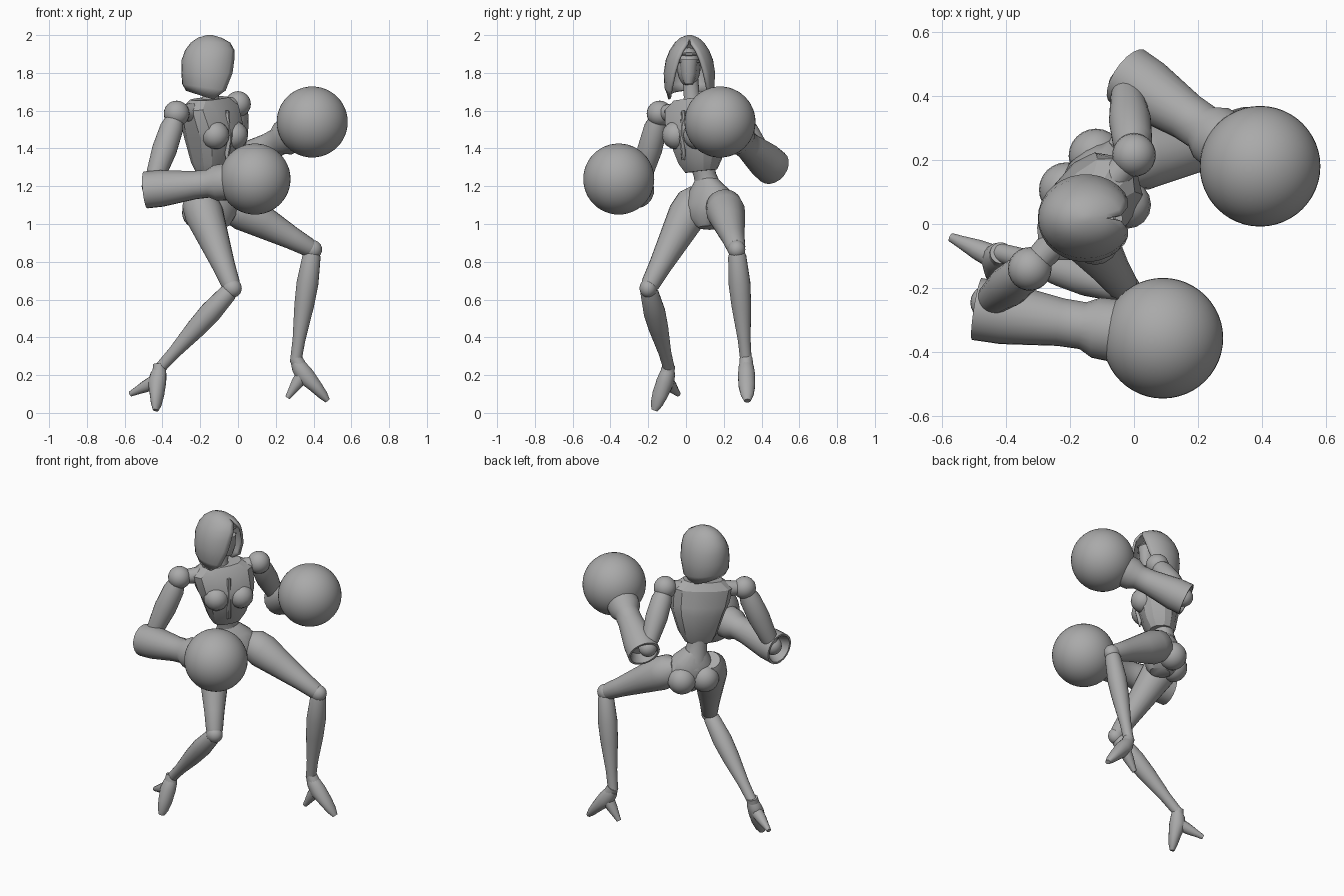
import bpy, bmesh, math
from mathutils import Vector

cube = bpy.data.objects.get("Cube")
if cube:
    bpy.data.objects.remove(cube)

grey = bpy.data.materials.new("plain grey")
grey.use_nodes = True
COLOUR = (0.4, 0.4, 0.4, 1)
grey.diffuse_color = COLOUR
grey.node_tree.nodes["Principled BSDF"].inputs["Base Color"].default_value = COLOUR

LEFT = Vector((0.66, 0.75, 0)).normalized()    # the body's own left
FRONT = Vector((0.75, -0.66, 0)).normalized()  # the way the chest faces


def finish(name, bm, angle=40):
    bmesh.ops.recalc_face_normals(bm, faces=bm.faces)
    mesh = bpy.data.meshes.new(name)
    bm.to_mesh(mesh)
    bm.free()
    mesh.materials.append(grey)
    ob = bpy.data.objects.new(name, mesh)
    bpy.context.collection.objects.link(ob)
    bpy.ops.object.select_all(action='DESELECT')
    ob.select_set(True)
    bpy.context.view_layer.objects.active = ob
    bpy.ops.object.shade_smooth_by_angle(angle=math.radians(angle))
    return ob


def loft(name, rings, side=LEFT, sides=20, power=1.0, angle=40):
    """Skin rings of (centre, half width, half depth), square to the overall axis."""
    axis = (rings[-1][0] - rings[0][0]).normalized()
    u = (side - axis * side.dot(axis)).normalized()
    v = u.cross(axis)
    soft = lambda c: math.copysign(abs(c) ** power, c)
    bm = bmesh.new()
    loops = []
    for centre, w, d in rings:
        turn = [math.tau * (i + 0.5) / sides for i in range(sides)]
        loops.append([bm.verts.new(centre + u * w * soft(math.cos(t)) + v * d * soft(math.sin(t)))
                      for t in turn])
    for a, b in zip(loops, loops[1:]):
        for i in range(sides):
            j = (i + 1) % sides
            bm.faces.new((a[i], a[j], b[j], b[i]))
    bm.faces.new(loops[0])
    bm.faces.new(loops[-1])
    return finish(name, bm, angle)


def tube(name, start, end, profile, **kw):
    """Round limb; profile holds (fraction along, radius)."""
    a, b = Vector(start), Vector(end)
    return loft(name, [(a.lerp(b, t), r, r) for t, r in profile], **kw)


def ball(name, centre, size, segments=24):
    bm = bmesh.new()
    bmesh.ops.create_uvsphere(bm, u_segments=segments, v_segments=segments // 2, radius=1)
    for vert in bm.verts:
        vert.co = Vector(centre) + vert.co * Vector(size)
    return finish(name, bm, 60)


def body(name, rows, **kw):
    """Trunk section; rows hold x, y, z, half width, half depth."""
    return loft(name, [(Vector(r[:3]), r[3], r[4]) for r in rows], **kw)


# Trunk: angular chest plates over a slim waist and rounded pelvis
body("chest", [(-.14, .08, 1.28, .085, .07), (-.135, .075, 1.33, .115, .095),
               (-.13, .065, 1.47, .16, .13), (-.135, .055, 1.52, .175, .125),
               (-.15, .045, 1.62, .185, .1), (-.15, .04, 1.665, .12, .07)],
     sides=12, power=.75, angle=25)
body("waist", [(-.14, .13, 1.12, .1, .08), (-.15, .115, 1.2, .07, .065),
               (-.15, .1, 1.26, .06, .058), (-.14, .08, 1.36, .075, .07)])
body("pelvis", [(-.10, .12, .98, .045, .06), (-.11, .12, 1.03, .11, .095),
                (-.12, .125, 1.1, .15, .105), (-.135, .12, 1.17, .12, .085),
                (-.15, .11, 1.23, .065, .06)], power=.9)
for label, s in (("left", 1), ("right", -1)):
    c = Vector((-.12, .12, 1.06)) + LEFT * .07 * s - FRONT * .06
    ball(label + "_buttock", c, (.085, .085, .085))
    c = Vector((-.135, .06, 1.47)) + LEFT * .075 * s + FRONT * .085
    ball(label + "_chest_plate", c, (.075, .075, .075), 16)
# Centre ridge of the breastplate
mid = Vector((-.135, .055, 0)) + FRONT * .105
loft("chest_ridge", [(mid + Vector((0, 0, z)), .012, d) for z, d in
                     ((1.34, .004), (1.45, .03), (1.52, .02), (1.6, .008))], sides=8)

# Neck, head and mask inside the hood
tube("neck", (-.15, .035, 1.62), (-.13, .02, 1.8), ((0, .065), (.3, .042), (1, .042)))
ball("head", (-.135, .015, 1.83), (.085, .062, .105))
tube("mask_chin", (-.08, .015, 1.74), (-.085, .015, 1.87),
     ((0, .022), (.4, .042), (1, .05)), sides=12)
for z in (1.86, 1.9):
    tube("mask_band", (-.068, -.045, z), (-.068, .075, z), ((0, .006), (.5, .012), (1, .006)), sides=8)

# Hood: rings left open at the front, thickened to a shell
bm = bmesh.new()
STEPS = 24
loops = []
for x, z, a, b, gap, sag in ((-.165, 1.67, .11, .115, 72, .035), (-.155, 1.72, .14, .132, 50, .02),
                             (-.15, 1.8, .15, .137, 36, 0), (-.15, 1.87, .148, .125, 28, 0),
                             (-.145, 1.92, .135, .105, 20, 0), (-.145, 1.96, .105, .078, 6, 0),
                             (-.15, 1.985, .065, .05, 0, 0), (-.15, 2, .015, .012, 0, 0)):
    g = math.radians(gap)
    loop = []
    for i in range(STEPS + 1):
        t = g + (math.tau - 2 * g) * i / STEPS
        loop.append(bm.verts.new((x + a * math.cos(t), .018 + b * math.sin(t),
                                  z - sag * math.cos(t))))
    loops.append(loop)
for p, q in zip(loops, loops[1:]):
    for i in range(STEPS):
        bm.faces.new((p[i], p[i + 1], q[i + 1], q[i]))
bm.faces.new(loops[-1])
bmesh.ops.remove_doubles(bm, verts=bm.verts, dist=.0005)
hood = finish("hood", bm, 50)
shell = hood.modifiers.new("thickness", 'SOLIDIFY')
shell.thickness = .014
shell.offset = -1

# Arms: shoulder ball, upper arm, flared hollow gauntlet and round glove
ARMS = (("right", (-.325, -.14, 1.585), (-.455, -.245, 1.2), (-.49, -.265, 1.18), (.09, -.356, 1.238)),
        ("left", (0, .215, 1.635), (-.025, .43, 1.33), (-.02, .46, 1.3), (.393, .18, 1.54)))
for label, shoulder, elbow, cuff, glove in ARMS:
    ball(label + "_shoulder", shoulder, (.068,) * 3)
    tube(label + "_upper_arm", shoulder, elbow, ((.05, .045), (.2, .062), (.5, .066), (.85, .052), (1, .04)))
    ball(label + "_elbow", elbow, (.055,) * 3)
    tube(label + "_gauntlet", cuff, glove,
         ((.1, .06), (0, .085), (0, .098), (.15, .097), (.45, .075), (.57, .074), (.64, .095), (.8, .1)),
         angle=35)
    ball(label + "_boxing_glove", glove, (.188,) * 3, 48)
    a, b = Vector(shoulder), Vector((-.15, .045, 1.6))
    tube(label + "_collar_joint", a, b, ((0, .04), (.5, .05)), side=Vector((0, 0, 1)))

# Legs: tapered thigh, knee cap, calf and high-heeled shoe
LEGS = (("right", (-.205, .045, 1.12), (-.03, -.2, .66), (-.415, -.09, .235),
         (-.435, -.165, .02), (-.57, -.042, .1)),
        ("left", (-.03, .2, 1.1), (.395, .268, .865), (.305, .318, .27),
         (.47, .325, .07), (.262, .318, .08)))
for label, hip, knee, ankle, toe, heel in LEGS:
    hip, knee, ankle, toe, heel = map(Vector, (hip, knee, ankle, toe, heel))
    tube(label + "_thigh", hip, knee,
         ((-.1, .06), (0, .095), (.15, .103), (.4, .085), (.75, .06), (.95, .05), (1.02, .035)))
    ball(label + "_knee", knee, (.05, .046, .05))
    tube(label + "_calf", knee, ankle,
         ((0, .035), (.06, .048), (.3, .058), (.5, .052), (.8, .034), (1, .03)))
    # Shoe: the instep drops from the ankle, then runs out to a blunt toe
    side = (toe - ankle).cross(heel - ankle).normalized()
    back = (heel - toe).normalized()
    rows = ((0, .032, .03, 0), (.12, .04, .042, .004), (.35, .046, .05, .01),
            (.65, .044, .036, .002), (.88, .034, .026, 0), (1.03, .018, .014, 0))
    loft(label + "_shoe", [(ankle.lerp(toe, t) + back * s, w, d) for t, w, d, s in rows],
         side=side, sides=16)
    tube(label + "_heel", ankle.lerp(toe, .28), heel, ((0, .04), (.45, .032), (.8, .02), (1, .014)), sides=12)
    tube(label + "_ankle_cuff", ankle + Vector((0, 0, .02)), ankle.lerp(toe, .15),
         ((0, .034), (1, .038)), sides=16)
